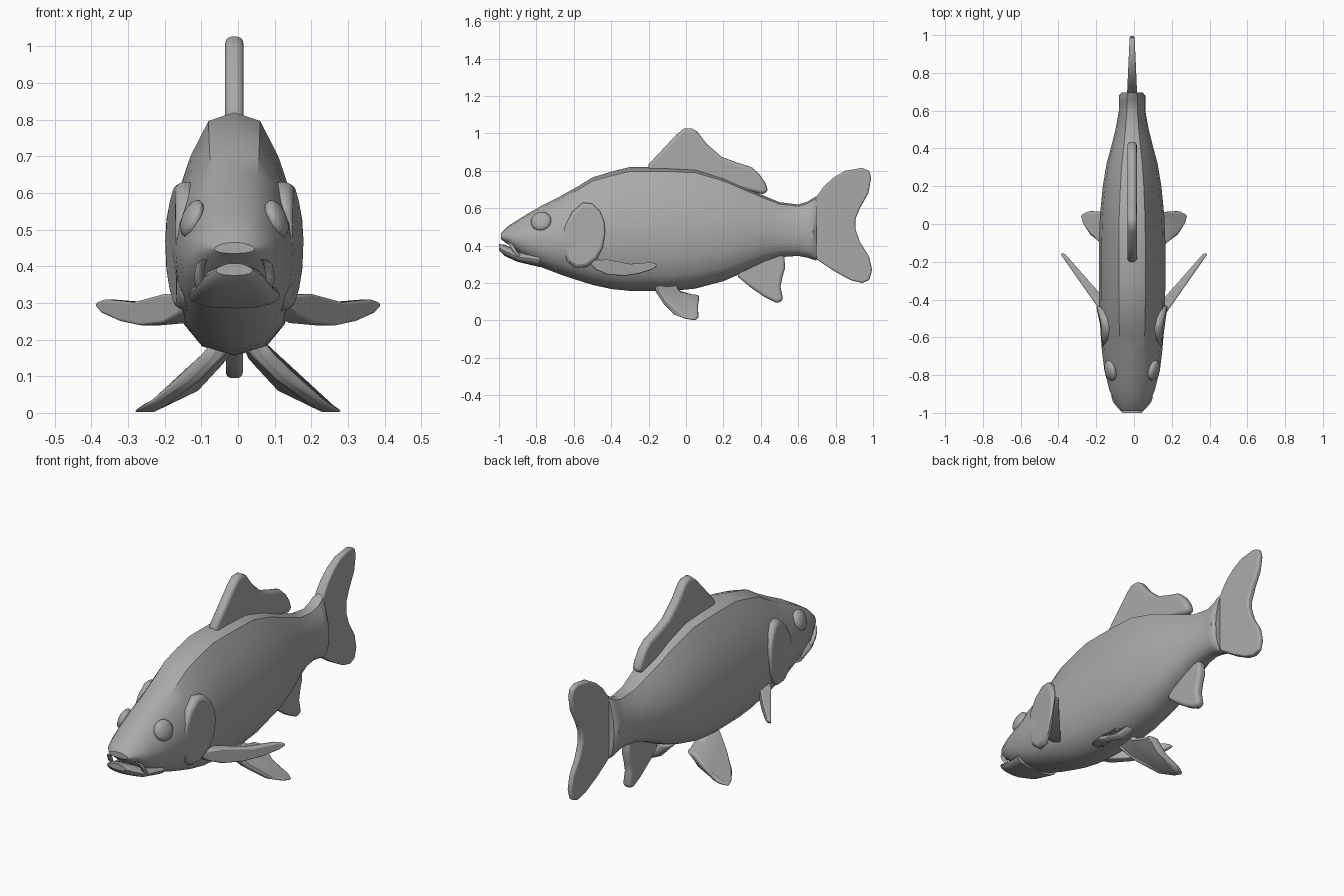
import bpy, bmesh, math
from mathutils import Vector

if "Cube" in bpy.data.objects:
    bpy.data.objects.remove(bpy.data.objects["Cube"])

CX = -0.01  # centre line of the body
grey = bpy.data.materials.new("grey")
grey.diffuse_color = (0.4, 0.4, 0.4, 1)
grey.use_nodes = True
grey.node_tree.nodes["Principled BSDF"].inputs["Base Color"].default_value = grey.diffuse_color


def finish(name, bm, bevel=0, angle=40):
    bmesh.ops.recalc_face_normals(bm, faces=bm.faces)
    me = bpy.data.meshes.new(name)
    bm.to_mesh(me)
    bm.free()
    ob = bpy.data.objects.new(name, me)
    bpy.context.collection.objects.link(ob)
    me.materials.append(grey)
    if bevel:
        m = ob.modifiers.new("rounded_rim", 'BEVEL')
        m.width, m.segments = bevel, 3
        m.limit_method, m.angle_limit = 'ANGLE', math.radians(50)
    bpy.ops.object.select_all(action='DESELECT')
    ob.select_set(True)
    bpy.context.view_layer.objects.active = ob
    bpy.ops.object.shade_smooth_by_angle(angle=math.radians(angle))
    return ob


# Half of the cross-section: share of half width, share of height
HALF = [(0, 1), (.4, .965), (.68, .82), (.92, .63), (1, .45),
        (.95, .27), (.78, .13), (.5, .04), (0, 0)]
RING = HALF + [(-u, v) for u, v in HALF[-2:0:-1]]


def loft(name, sections):
    """Skin through sections of (y, bottom, top, half width)."""
    bm = bmesh.new()
    rings = [[bm.verts.new((CX + u * w, y, b + v * (t - b))) for u, v in RING]
             for y, b, t, w in sections]
    n = len(RING)
    for a, c in zip(rings, rings[1:]):
        for i in range(n):
            bm.faces.new((a[i], a[(i + 1) % n], c[(i + 1) % n], c[i]))
    bm.faces.new(rings[0])
    bm.faces.new(rings[-1])
    return finish(name, bm)


def plate(name, outline, half, place=lambda y, z: CX, bevel=.015, side=1, taper=None):
    """Thick plate from a (y, z) outline; place gives x of its middle."""
    bm = bmesh.new()
    sides = []
    for s in (-1, 1):
        sides.append([bm.verts.new((side * (place(y, z) + s * (taper(y) if taper else half)), y, z))
                      for y, z in outline])
    bm.faces.new(sides[0])
    bm.faces.new(sides[1][::-1])
    n = len(outline)
    for i in range(n):
        j = (i + 1) % n
        bm.faces.new((sides[0][i], sides[0][j], sides[1][j], sides[1][i]))
    return finish(name, bm, bevel, 50)


# Body with head and tail stem
loft("body", [
    (-.99, .435, .465, .055), (-.95, .405, .505, .09), (-.88, .345, .55, .12),
    (-.775, .285, .612, .147), (-.67, .245, .665, .16), (-.58, .215, .715, .167),
    (-.5, .19, .765, .172), (-.4, .168, .795, .175), (-.3, .158, .82, .176),
    (-.1, .155, .82, .176), (.05, .17, .812, .17), (.2, .21, .765, .155),
    (.32, .262, .71, .135), (.42, .31, .665, .108), (.5, .338, .632, .088),
    (.6, .345, .62, .07), (.65, .335, .635, .07), (.68, .325, .655, .07),
    (.697, .32, .663, .055)])
# Lower jaw, set slightly open
loft("lower_jaw", [(-1, .375, .408, .05), (-.97, .345, .405, .08),
                   (-.9, .313, .372, .105), (-.78, .285, .37, .125)])

# Middle fins
plate("tail_fin", [
    (.66, .58), (.70, .665), (.74, .72), (.79, .765), (.85, .80), (.94, .815),
    (.98, .80), (.99, .76), (.975, .68), (.93, .60), (.905, .54), (.905, .49),
    (.93, .42), (.98, .34), (.995, .27), (.98, .215), (.94, .20), (.88, .215),
    (.79, .265), (.70, .325), (.66, .42)], .024, bevel=.009,
    taper=lambda y: .028 - .045 * (y - .66))
plate("dorsal_fin", [
    (-.2, .78), (-.2, .835), (-.12, .92), (-.05, .995), (-.01, 1.027), (.03, 1.027),
    (.06, 1.01), (.11, .945), (.19, .875), (.27, .845), (.35, .82), (.39, .785),
    (.425, .735), (.44, .69), (.41, .675), (.3, .70), (.05, .77)], .025, bevel=.018)
plate("anal_fin", [
    (.27, .24), (.34, .18), (.42, .125), (.48, .095), (.51, .098), (.518, .12),
    (.505, .18), (.515, .23), (.53, .28), (.525, .35), (.40, .36)], .023, bevel=.015)

for side, label in ((-1, "left"), (1, "right")):
    # Paired fins
    plate(label + "_pectoral_fin", [
        (-.51, .30), (-.49, .322), (-.42, .325), (-.3, .302), (-.19, .31),
        (-.16, .303), (-.155, .29), (-.18, .272), (-.25, .25), (-.33, .238),
        (-.42, .245), (-.48, .27)], .028,
        lambda y, z: .38 + .79 * (y + .155), .012, side,
        lambda y: .012 - .09 * (y + .155))
    plate(label + "_pelvic_fin", [
        (-.17, .2), (-.16, .15), (-.12, .09), (-.06, .03), (0, .008), (.055, 0),
        (.068, .02), (.063, .07), (.073, .135), (.03, .14), (-.04, .16), (-.05, .2)],
        .03, lambda y, z: .245 - 1.9 * (z - .01) + 4.2 * max(z - .01, 0) ** 2, .016, side)
    # Gill cover, following the flank
    plate(label + "_gill_cover", [
        (-.55, .63), (-.5, .625), (-.46, .585), (-.437, .53), (-.432, .47),
        (-.445, .39), (-.475, .33), (-.53, .285), (-.59, .28), (-.64, .32),
        (-.66, .4), (-.65, .5), (-.61, .58)], .026,
        lambda y, z: .168 + .14 * (y + .45) - .7 * (z - .45) ** 2 + CX * side, .02, side)

    # Eye, a flattened ball tilted with the cheek
    bm = bmesh.new()
    bmesh.ops.create_uvsphere(bm, u_segments=16, v_segments=10, radius=1)
    turn = Vector((side * .9, -.22, .36)).to_track_quat('Z', 'Y')
    for v in bm.verts:
        v.co = turn @ Vector((v.co.x * .056, v.co.y * .054, v.co.z * .026)) \
            + Vector((CX + side * .115, -.775, .53))
    finish(label + "_eye", bm)

    # Barbel at the mouth corner, a tapered bent tube
    path = [((.082, -.955, .418), .008), ((.092, -.935, .405), .012),
            ((.098, -.915, .37), .012), ((.094, -.89, .34), .01), ((.088, -.87, .322), .004)]
    bm = bmesh.new()
    rings = []
    for (x, y, z), r in path:
        rings.append([bm.verts.new((CX + side * x + r * math.cos(k * math.pi / 4),
                                    y + r * math.sin(k * math.pi / 4), z)) for k in range(8)])
    for a, c in zip(rings, rings[1:]):
        for i in range(8):
            bm.faces.new((a[i], a[(i + 1) % 8], c[(i + 1) % 8], c[i]))
    bm.faces.new(rings[0])
    bm.faces.new(rings[-1])
    finish(label + "_barbel", bm, angle=60)
